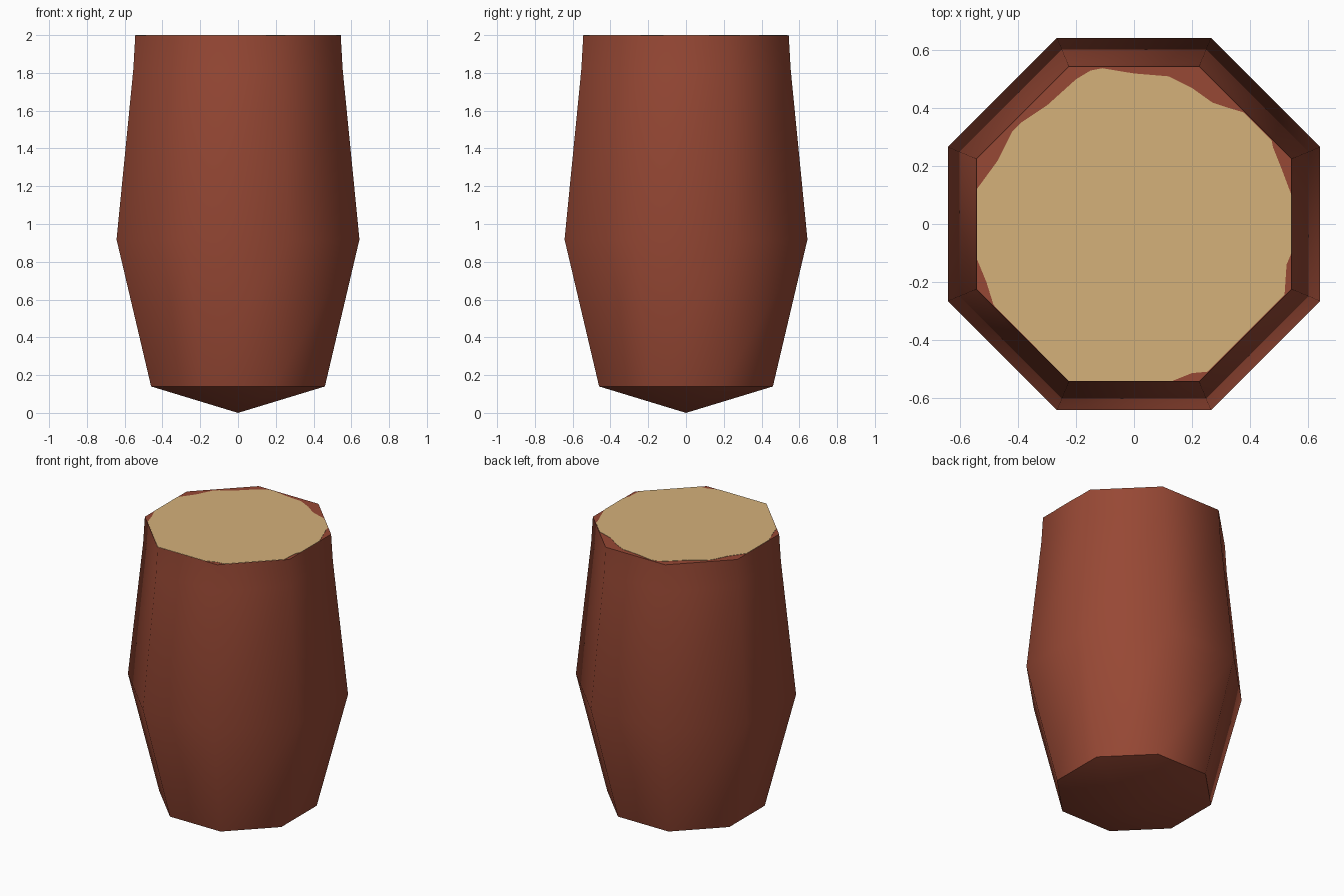
import bpy, bmesh, math

if "Cube" in bpy.data.objects:
    bpy.data.objects.remove(bpy.data.objects["Cube"])


def material(name, color):
    m = bpy.data.materials.new(name)
    m.diffuse_color = (*color, 1)
    m.use_nodes = True
    m.node_tree.nodes["Principled BSDF"].inputs["Base Color"].default_value = m.diffuse_color
    return m


def make_object(name, bm, mat):
    bmesh.ops.recalc_face_normals(bm, faces=bm.faces)
    mesh = bpy.data.meshes.new(name)
    bm.to_mesh(mesh)
    bm.free()
    mesh.materials.append(mat)
    ob = bpy.data.objects.new(name, mesh)
    bpy.context.collection.objects.link(ob)
    return ob


red = material("reddish brown", (0.31, 0.065, 0.035))
beige = material("beige", (0.66, 0.44, 0.195))

SIDES = 8
TOP = 1.998

# Octagonal body: (flat-side distance, height) profile
profile = [(0.46, 0.14), (0.643, 0.918), (0.554, 1.82), (0.544, TOP)]
bm = bmesh.new()
rings = []
for apothem, z in profile:
    r = apothem / math.cos(math.pi / SIDES)
    rings.append([bm.verts.new((r * math.cos((i + 0.5) * math.tau / SIDES),
                                r * math.sin((i + 0.5) * math.tau / SIDES), z))
                  for i in range(SIDES)])
for low, high in zip(rings, rings[1:]):
    for i in range(SIDES):
        j = (i + 1) % SIDES
        bm.faces.new((low[i], low[j], high[j], high[i]))
bm.faces.new(rings[-1])
# Shallow pointed underside
tip = bm.verts.new((0, 0, 0))
for i in range(SIDES):
    bm.faces.new((rings[0][(i + 1) % SIDES], rings[0][i], tip))
body = make_object("barrel_body", bm, red)
body.data.shade_smooth()
body.data.set_sharp_from_angle(angle=math.radians(50))

# Irregular pale patch on the flat top, as a very thin plate
outline = [(0.544, 0.10), (0.51, 0.19), (0.48, 0.265), (0.475, 0.29),
           (0.38, 0.385), (0.33, 0.40), (0.27, 0.42), (0.20, 0.47),
           (0.12, 0.51), (0.0, 0.52), (-0.11, 0.538), (-0.15, 0.53),
           (-0.20, 0.50), (-0.30, 0.41), (-0.39, 0.35), (-0.42, 0.32),
           (-0.47, 0.22), (-0.543, 0.12), (-0.543, -0.12), (-0.51, -0.20),
           (-0.485, -0.28), (-0.225, -0.543), (0.13, -0.543), (0.20, -0.515),
           (0.255, -0.51), (0.52, -0.245), (0.527, -0.14), (0.544, -0.10)]
bm = bmesh.new()
base = bm.faces.new([bm.verts.new((x, y, TOP - 0.001)) for x, y in outline])
up = bmesh.ops.extrude_face_region(bm, geom=[base])["geom"]
for v in up:
    if isinstance(v, bmesh.types.BMVert):
        v.co.z = 2.0
make_object("top_patch", bm, beige)
